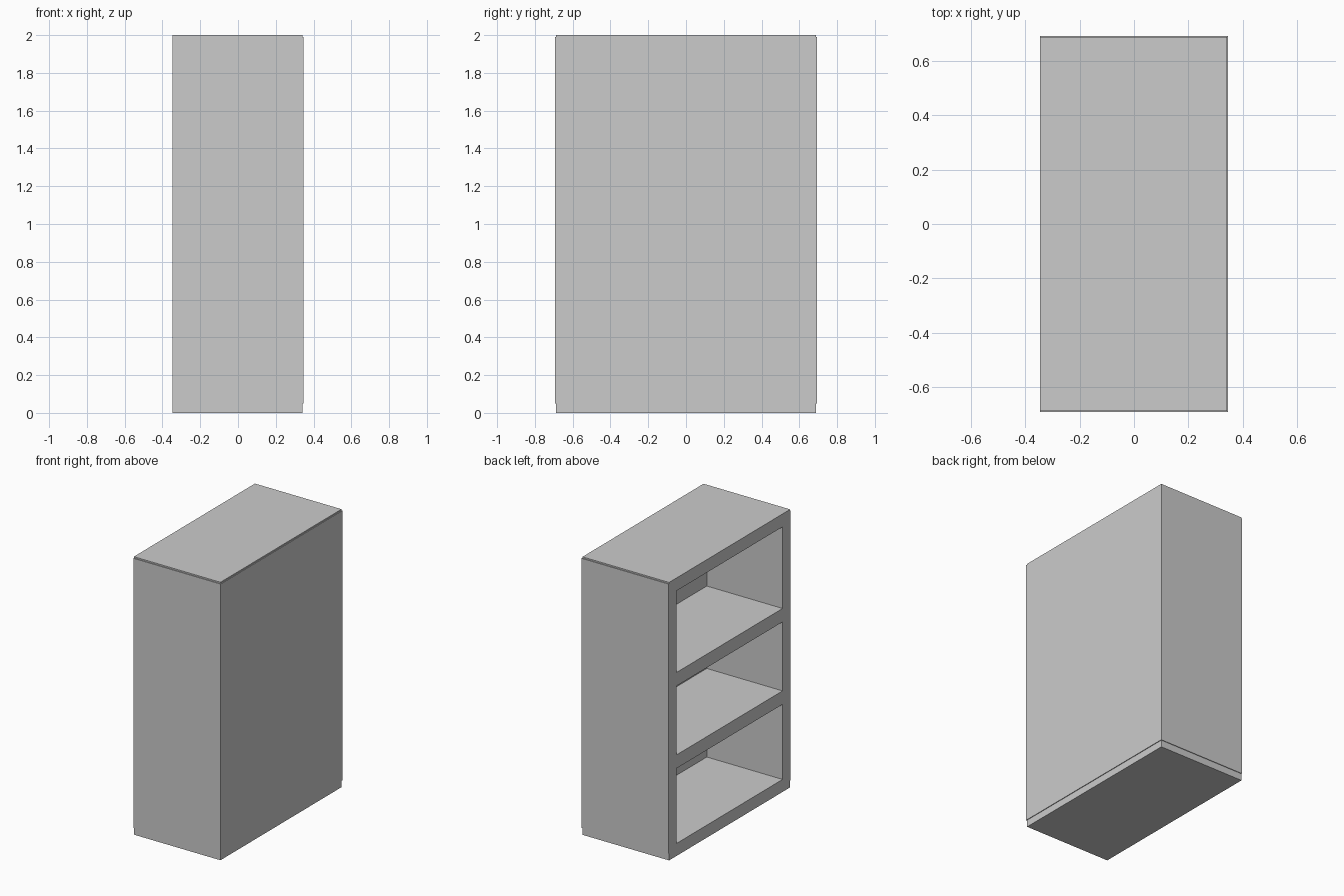
import bpy

old = bpy.data.objects.get("Cube")
if old:
    bpy.data.objects.remove(old, do_unlink=True)

# One plain grey for the whole cabinet
grey = bpy.data.materials.new("light_grey")
grey.use_nodes = True
colour = (0.6, 0.6, 0.6, 1)
grey.diffuse_color = colour
for node in grey.node_tree.nodes:
    if node.type == "BSDF_PRINCIPLED":
        node.inputs["Base Color"].default_value = colour


def box(name, xs, ys, zs):
    """Box between the given limits on each axis."""
    spans = (xs, ys, zs)
    bpy.ops.mesh.primitive_cube_add(size=1, location=[(a + b) / 2 for a, b in spans])
    obj = bpy.context.object
    obj.name = name
    obj.scale = [b - a for a, b in spans]
    bpy.ops.object.transform_apply(location=True, rotation=False, scale=True)
    obj.data.materials.append(grey)
    return obj


HALF_X, HALF_Y, HEIGHT = 0.347, 0.693, 2.0
SKIN = 0.005                      # thickness of the outer panels
core_x, core_y = HALF_X - SKIN, HALF_Y - SKIN
skin_z = (0.05, 1.99)

# Carcass with three open compartments on the -x side
carcass = box("carcass", (-HALF_X, core_x), (-core_y, core_y), (0, HEIGHT))
for i, z_span in enumerate([(0.09, 0.63), (0.727, 1.223), (1.32, 1.907)]):
    cutter = box(f"compartment_cutter_{i + 1}", (-0.5, 0.256), (-0.602, 0.602), z_span)
    cutter.hide_render = True
    cutter.hide_viewport = False
    cut = carcass.modifiers.new(f"compartment_{i + 1}", "BOOLEAN")
    cut.operation = "DIFFERENCE"
    cut.solver = "EXACT"
    cut.object = cutter
    bpy.context.view_layer.objects.active = carcass
    bpy.ops.object.modifier_apply(modifier=cut.name)
    bpy.data.objects.remove(cutter, do_unlink=True)

# Thin panels over both ends and the closed long side
for name, side in (("front_panel", -1), ("back_panel", 1)):
    ys = sorted((side * core_y, side * HALF_Y))
    box(name, (-HALF_X, HALF_X), ys, skin_z)
box("long_side_panel", (core_x, HALF_X), (-core_y, core_y), skin_z)
